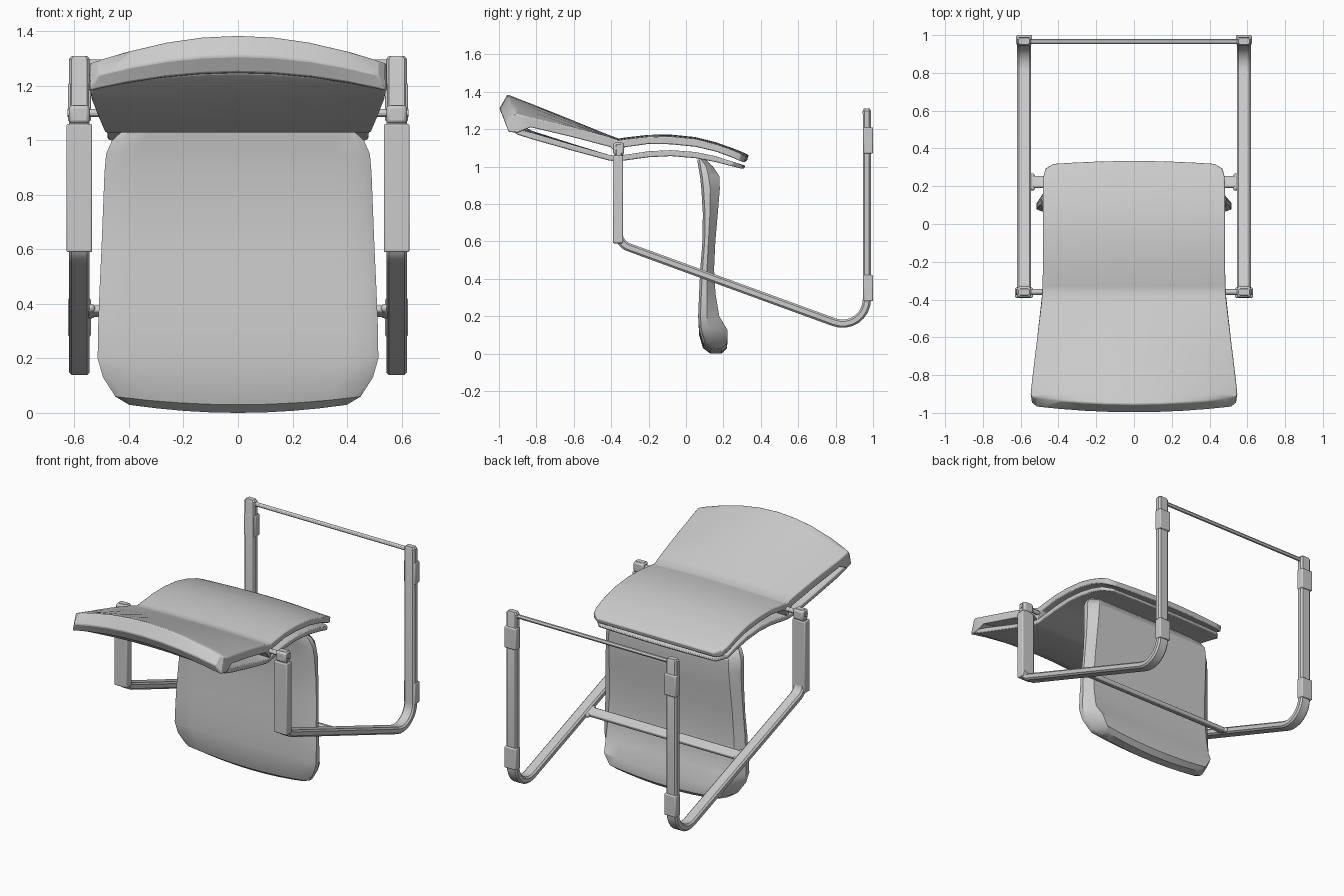
import bpy, bmesh, math
from mathutils import Vector


def finish(name, bm, bevel=0.0, angle=30):
    bmesh.ops.recalc_face_normals(bm, faces=bm.faces)
    me = bpy.data.meshes.new(name)
    bm.to_mesh(me)
    bm.free()
    ob = bpy.data.objects.new(name, me)
    bpy.context.collection.objects.link(ob)
    if bevel:
        m = ob.modifiers.new("bevel", 'BEVEL')
        m.width, m.segments = bevel, 2
        m.limit_method, m.angle_limit = 'ANGLE', math.radians(40)
    bpy.ops.object.select_all(action='DESELECT')
    ob.select_set(True)
    bpy.context.view_layer.objects.active = ob
    bpy.ops.object.shade_smooth_by_angle(angle=math.radians(angle))
    return ob


def loft(name, rings, bevel=0.0):
    """Skin rings of equal, even point count; ends closed with strips of quads."""
    bm = bmesh.new()
    vs = [[bm.verts.new(p) for p in r] for r in rings]
    n = len(rings[0])
    for a, b in zip(vs, vs[1:]):
        for i in range(n):
            j = (i + 1) % n
            bm.faces.new((a[i], a[j], b[j], b[i]))
    for r in (vs[0], vs[-1]):
        for i in range(n // 2 - 1):
            bm.faces.new((r[i], r[i + 1], r[n - 2 - i], r[n - 1 - i]))
    return finish(name, bm, bevel)


def box(name, centre, size, tilt=0.0, bevel=0.006):
    bm = bmesh.new()
    bmesh.ops.create_cube(bm, size=1)
    bmesh.ops.scale(bm, vec=size, verts=bm.verts)
    ob = finish(name, bm, bevel)
    ob.location = centre
    ob.rotation_euler.x = tilt
    return ob


def rod(name, y, z, half, r):
    rings = [[(x, y + r * math.cos(k * math.pi / 6), z + r * math.sin(k * math.pi / 6))
              for k in range(12)] for x in (-half, half)]
    return loft(name, rings)


def fillet(a, c, b, r, n=8):
    """Arc of radius r rounding the corner c between a and b."""
    u, v = (a - c).normalized(), (b - c).normalized()
    half = u.angle(v) / 2
    centre = c + (u + v).normalized() * (r / math.sin(half))
    p = (c + u * (r / math.tan(half)) - centre).normalized()
    q = (c + v * (r / math.tan(half)) - centre).normalized()
    return [centre + p.slerp(q, k / n).normalized() * r for k in range(n + 1)]


COLS = [-1, -.94, -.75, -.5, -.25, 0, .25, .5, .75, .94, 1]


# Curved seat layers: rows of (top y, z, bottom y, z, half width, side drop, end bow)
def layer(name, rows, low_drop):
    rings = []
    for ty, tz, by, bz, w, drop, bow in rows:
        top = [(w * u, ty + bow * u * u, tz - drop * u * u) for u in COLS]
        low = [(w * u, by + bow * u * u, bz - low_drop * drop * u * u)
               for u in reversed(COLS)]
        rings.append(top + low)
    return loft(name, rings, 0.006)


layer("upper_seat_shell", [
    (-.955, 1.385, -.998, 1.310, .515, .10, .03),
    (-.935, 1.378, -.968, 1.250, .540, .095, .02),
    (-.900, 1.364, -.900, 1.240, .547, .085, 0),
    (-.830, 1.337, -.830, 1.262, .540, .075, 0),
    (-.600, 1.245, -.600, 1.180, .512, .035, 0),
    (-.420, 1.172, -.400, 1.110, .490, .01, 0),
    (-.360, 1.150, -.360, 1.050, .485, .01, 0),
    (-.330, 1.155, -.330, 1.110, .484, .01, 0),
    (-.200, 1.170, -.200, 1.128, .482, .01, 0),
    (-.080, 1.171, -.080, 1.126, .482, .01, 0),
    (.050, 1.158, .050, 1.113, .482, .01, 0),
    (.160, 1.130, .160, 1.087, .482, .01, 0),
    (.250, 1.098, .245, 1.056, .480, .01, 0),
    (.300, 1.078, .292, 1.038, .468, .01, -.005),
    (.335, 1.062, .325, 1.028, .425, .01, -.015)], .7)

layer("lower_seat_shell", [
    (-.950, 1.275, -.950, 1.246, .530, .055, .02),
    (-.900, 1.230, -.900, 1.200, .541, .03, 0),
    (-.820, 1.190, -.820, 1.155, .536, .01, 0),
    (-.600, 1.120, -.600, 1.088, .512, .005, 0),
    (-.410, 1.062, -.410, 1.032, .490, 0, 0),
    (-.360, 1.058, -.360, 1.028, .485, 0, 0),
    (-.200, 1.082, -.200, 1.050, .480, 0, 0),
    (-.080, 1.088, -.080, 1.056, .480, 0, 0),
    (.050, 1.078, .050, 1.045, .480, 0, 0),
    (.160, 1.055, .160, 1.024, .480, 0, 0),
    (.250, 1.026, .245, 1.002, .478, 0, 0),
    (.318, 1.005, .310, .988, .425, 0, -.01)], 1)

# Upright panel: rows of (z, half width, front y, edge y, back y, bottom bow)
rings = []
for z, w, f, m, b, bow in [
        (0.0, .400, .130, .150, .190, .03), (.03, .450, .090, .130, .220, .03),
        (.10, .495, .070, .120, .222, .03), (.20, .515, .065, .112, .178, 0),
        (.32, .513, .070, .112, .158, 0), (.45, .508, .076, .112, .150, 0),
        (.60, .501, .088, .120, .157, 0), (.75, .495, .090, .128, .170, 0),
        (.88, .490, .082, .130, .181, 0), (.95, .484, .075, .120, .178, 0),
        (1.0, .462, .066, .108, .145, 0), (1.038, .420, .060, .082, .105, 0)]:
    front = [(w * u, f + (.012 if abs(u) == 1 else 0), z + bow * u * u) for u in COLS]
    back = [(w * u * (1 if abs(u) == 1 else .95), m if abs(u) == 1 else b, z + bow * u * u)
            for u in reversed(COLS)]
    rings.append(front + back)
loft("upright_panel", rings)

# Bent flat-tube side frames
pts = [Vector(p) for p in ((-.36, 1.13), (-.36, .588), (.967, .104), (.967, 1.31))]
path = ([pts[0], pts[0] - Vector((0, .012))] + fillet(pts[0], pts[1], pts[2], .08)
        + fillet(pts[1], pts[2], pts[3], .13) + [pts[3] - Vector((0, .012)), pts[3]])
SECTION = [(-.038, -.012), (-.028, -.022), (.028, -.022), (.038, -.012),
           (.038, .012), (.028, .022), (-.028, .022), (-.038, .012)]
for side, s in (("left", -1), ("right", 1)):
    rings = []
    for i, p in enumerate(path):
        t = (path[min(i + 1, len(path) - 1)] - path[max(i - 1, 0)]).normalized()
        k = .75 if i in (0, len(path) - 1) else 1
        rings.append([(s * .582 + x * k, p.x - t.y * d * k, p.y + t.x * d * k)
                      for x, d in SECTION])
    loft(side + "_side_frame", rings)
    # Sleeve on the short leg and pads on the long leg
    box(side + "_short_leg_sleeve", (s * .582, -.364, .825), (.094, .054, .47))
    box(side + "_short_leg_cap", (s * .582, -.36, 1.095), (.074, .058, .066), bevel=.012)
    box(side + "_upper_pad", (s * .582, .975, 1.14), (.084, .05, .14))
    box(side + "_lower_pad", (s * .582, .975, .35), (.084, .05, .14))
    # Flared end of the crossbar
    box(side + "_crossbar_flare", (s * .54, .222, .373), (.03, .095, .03), -.35, .012)

# Cross members
box("crossbar", (0, .222, .373), (1.12, .065, .028), -.35, .008)
rod("long_leg_rod", .967, 1.283, .585, .013)
rod("hinge_rod", -.36, 1.10, .625, .015)
